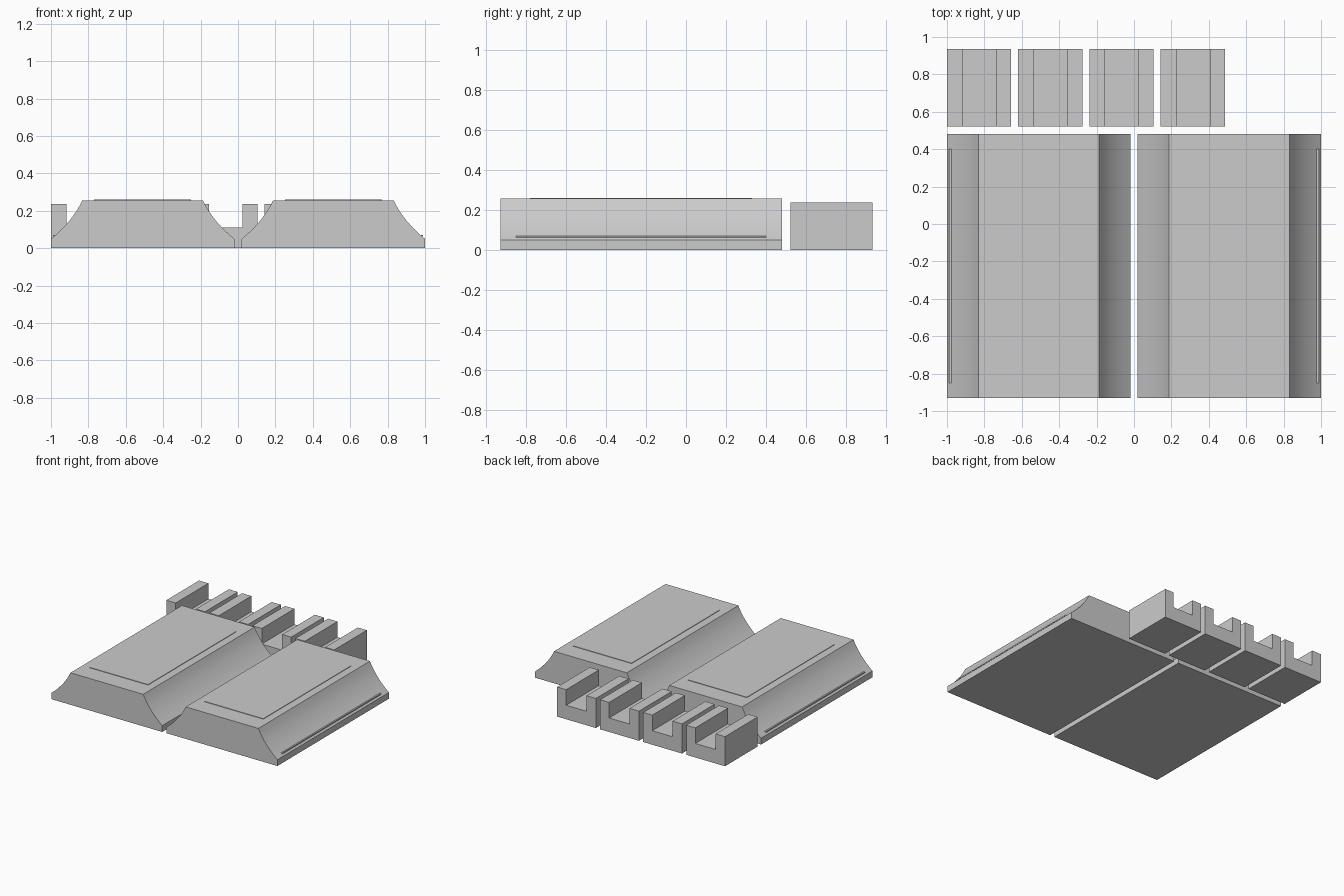
import bpy
import math

if "Cube" in bpy.data.objects:
    bpy.data.objects.remove(bpy.data.objects["Cube"])

grey = bpy.data.materials.new("plain grey")
grey.diffuse_color = (0.6, 0.6, 0.6, 1)
grey.use_nodes = True
grey.node_tree.nodes["Principled BSDF"].inputs["Base Color"].default_value = grey.diffuse_color


def extrude(name, profile, y0, y1, smooth=False):
    """Extrude a closed (x, z) profile from y0 to y1."""
    n = len(profile)
    verts = [(x, y, z) for y in (y0, y1) for x, z in profile]
    faces = [tuple(range(n)), tuple(range(2 * n - 1, n - 1, -1))]
    faces += [(i, i + n, (i + 1) % n + n, (i + 1) % n) for i in range(n)]
    mesh = bpy.data.meshes.new(name)
    mesh.from_pydata(verts, [], faces)
    mesh.materials.append(grey)
    obj = bpy.data.objects.new(name, mesh)
    bpy.context.collection.objects.link(obj)
    if smooth:
        bpy.ops.object.select_all(action='DESELECT')
        obj.select_set(True)
        bpy.context.view_layer.objects.active = obj
        bpy.ops.object.shade_smooth_by_angle(angle=math.radians(20))
    return obj


def rect(x0, x1, z0, z1):
    return [(x0, z0), (x1, z0), (x1, z1), (x0, z1)]


# Concave flank of a block: half-width and height, from lower lip to top
flank = []
for i in range(9):
    t = i / 8
    a, b, c = (1 - t) ** 2, 2 * t * (1 - t), t * t
    flank.append((a * 0.49 + b * 0.373 + c * 0.322, a * 0.05 + b * 0.146 + c * 0.256))

for side, label in ((-1, "left"), (1, "right")):
    cx = side * 0.51
    # Main block with flared sides
    half = [(0.49, 0)] + flank
    profile = [(cx + w, z) for w, z in half] + [(cx - w, z) for w, z in reversed(half)]
    extrude(label + "_block", profile, -0.93, 0.48, True)
    # Thin raised panel on top
    extrude(label + "_top_panel", rect(cx - 0.26, cx + 0.26, 0.254, 0.26), -0.78, 0.33)
    # Narrow ridge low on the outer flank
    mx = side * 0.982
    extrude(label + "_flank_ridge", rect(mx - 0.006, mx + 0.006, 0.062, 0.070), -0.85, 0.40)

# Row of four U-shaped clips behind the blocks
for i in range(4):
    x = -1 + i * 0.381
    profile = [(x, 0), (x + 0.343, 0), (x + 0.343, 0.237), (x + 0.263, 0.237),
               (x + 0.263, 0.112), (x + 0.083, 0.112), (x + 0.083, 0.237), (x, 0.237)]
    extrude("clip_%d" % (i + 1), profile, 0.522, 0.935)
